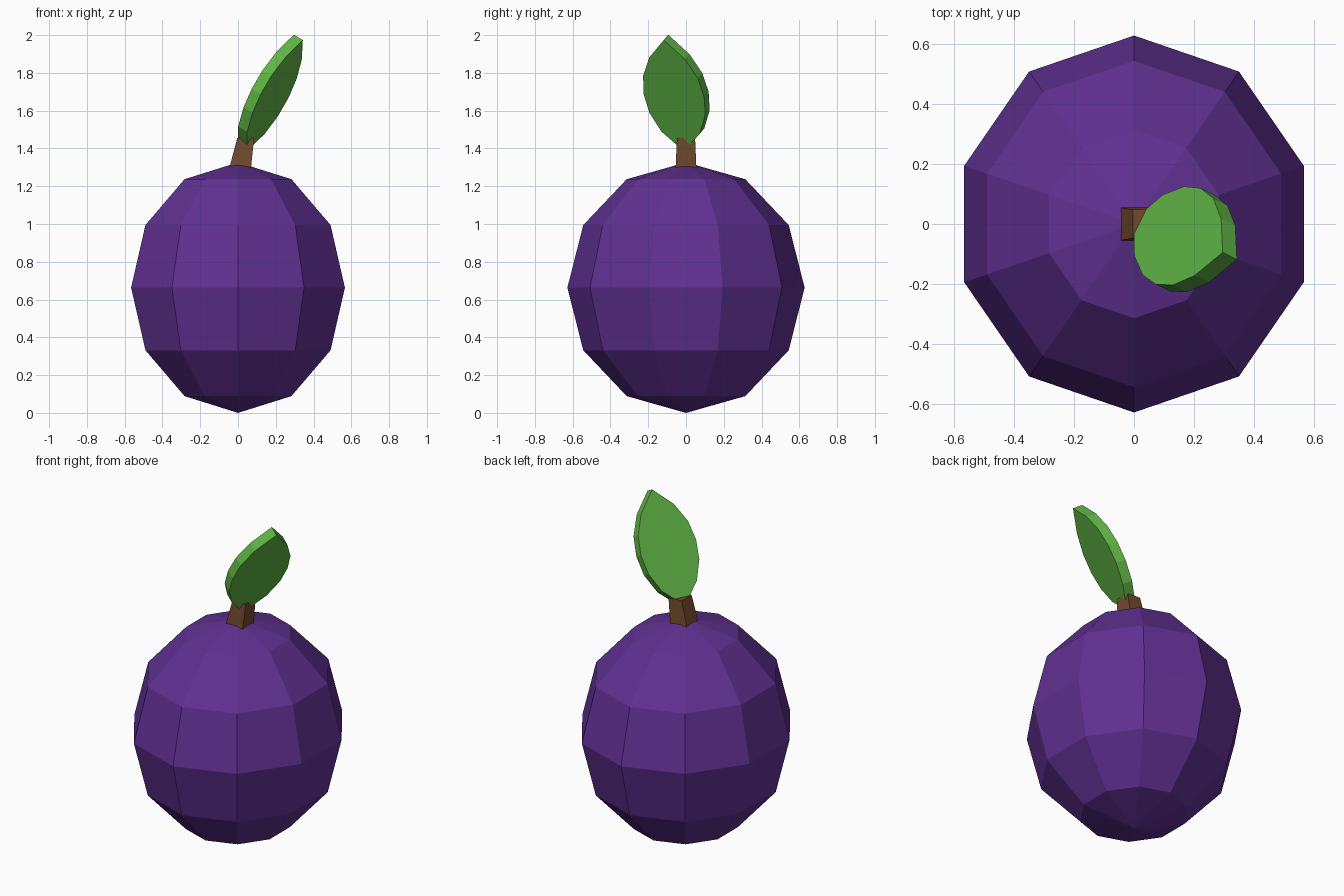
import bpy
import bmesh
from math import sin, cos, pi
from mathutils import Vector

cube = bpy.data.objects.get("Cube")
if cube:
    bpy.data.objects.remove(cube, do_unlink=True)


def material(name, rgb):
    mat = bpy.data.materials.new(name)
    mat.use_nodes = True
    color = (*rgb, 1)
    mat.diffuse_color = color
    mat.node_tree.nodes["Principled BSDF"].inputs["Base Color"].default_value = color
    return mat


def loft(name, loops, mat, bottom=None, top=None):
    """Skin a stack of equal loops; close each end with a pole or a flat face."""
    bm = bmesh.new()
    rings = [[bm.verts.new(p) for p in loop] for loop in loops]
    count = len(rings[0])
    for low, high in zip(rings, rings[1:]):
        for i in range(count):
            j = (i + 1) % count
            bm.faces.new((low[i], low[j], high[j], high[i]))
    for ring, pole in ((rings[0], bottom), (rings[-1], top)):
        if pole is None:
            bm.faces.new(ring)
        else:
            tip = bm.verts.new(pole)
            for i in range(count):
                bm.faces.new((ring[i], ring[(i + 1) % count], tip))
    bmesh.ops.recalc_face_normals(bm, faces=bm.faces)
    mesh = bpy.data.meshes.new(name)
    bm.to_mesh(mesh)
    bm.free()
    mesh.materials.append(mat)
    obj = bpy.data.objects.new(name, mesh)
    bpy.context.collection.objects.link(obj)
    return obj


purple = material("plum purple", (0.117, 0.030, 0.287))
brown = material("stem brown", (0.178, 0.070, 0.027))
green = material("leaf green", (0.115, 0.460, 0.060))

# Fruit: ten-sided faceted ball, slightly narrower in x
SIDES, RINGS = 10, 6
RX, RY, RZ = 0.595, 0.628, 0.663
fruit_loops = []
for k in range(1, RINGS):
    lat = pi * k / RINGS
    fruit_loops.append([
        (RX * sin(lat) * sin(2 * pi * i / SIDES),
         RY * sin(lat) * cos(2 * pi * i / SIDES),
         RZ - RZ * cos(lat))
        for i in range(SIDES)])
loft("fruit", fruit_loops, purple, bottom=(0, 0, 0), top=(0, 0, 2 * RZ))

# Stem: tapered four-sided post leaning to +x


def rectangle(x0, x1, half_y, z):
    return [(x0, -half_y, z), (x1, -half_y, z), (x1, half_y, z), (x0, half_y, z)]


loft("stem", [rectangle(-0.058, 0.064, 0.057, 1.25),
              rectangle(-0.004, 0.085, 0.048, 1.455)], brown)

# Leaf: flat pointed plate tilted out of the stem
base = Vector((0.046, -0.01, 1.385))
tip = Vector((0.343, -0.118, 1.974))
under = Vector((0.79, -0.39, -0.47)).normalized()
across = (tip - base).cross(under).normalized()
widths = [0.112, 0.163, 0.177, 0.160, 0.105]
steps = len(widths) + 1
right = [base.lerp(tip, (i + 1) / steps) + across * w for i, w in enumerate(widths)]
left = [base.lerp(tip, (i + 1) / steps) - across * w for i, w in enumerate(widths)]
outline = [base, *right, tip, *reversed(left)]
loft("leaf", [outline, [p - under * 0.06 for p in outline]], green)
